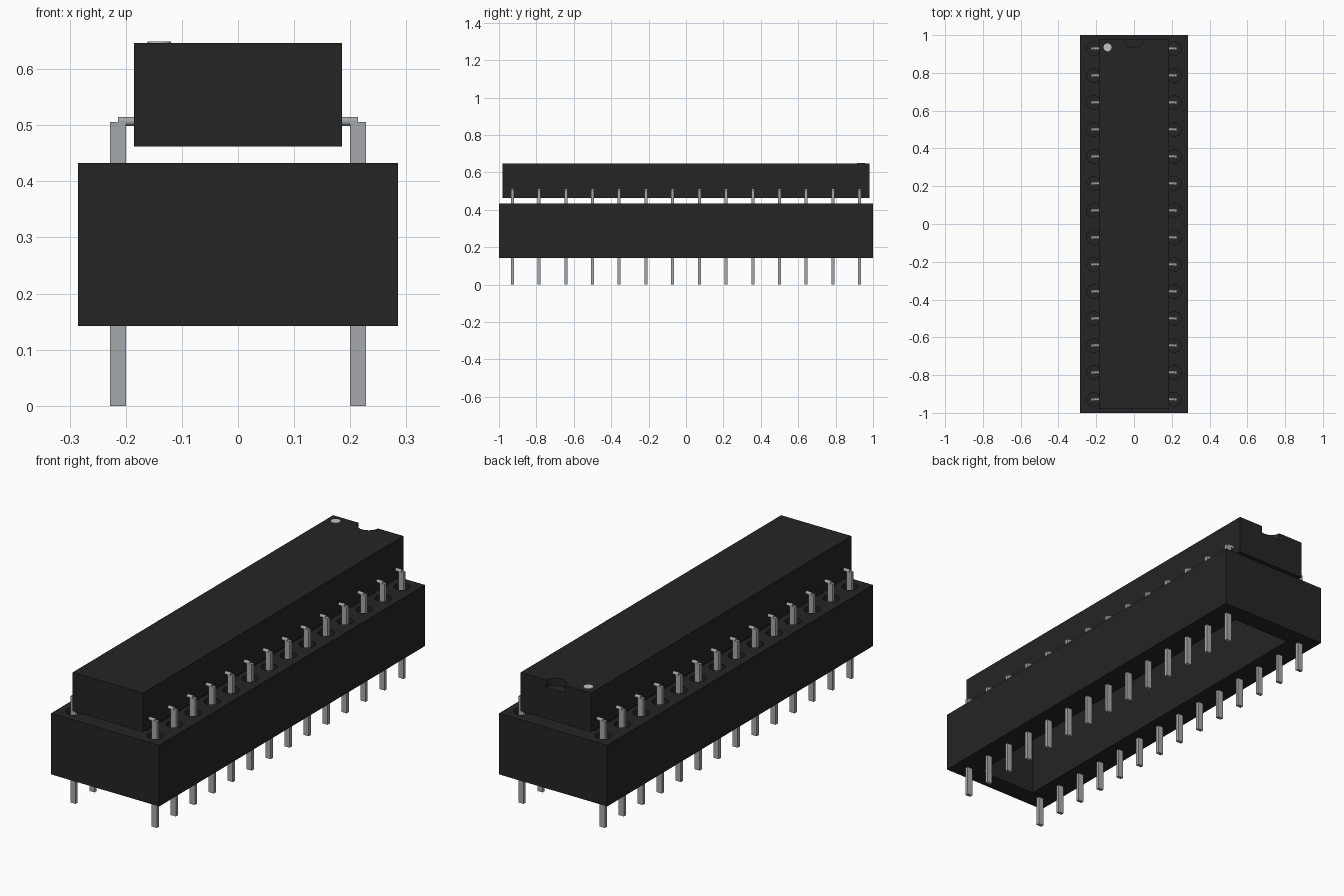
import bpy
import bmesh
from mathutils import Matrix, Vector

cube = bpy.data.objects.get("Cube")
if cube:
    bpy.data.objects.remove(cube, do_unlink=True)


def make_material(name, color):
    mat = bpy.data.materials.new(name)
    mat.use_nodes = True
    mat.diffuse_color = (*color, 1)
    mat.node_tree.nodes["Principled BSDF"].inputs["Base Color"].default_value = (*color, 1)
    return mat


black = make_material("black plastic", (0.018, 0.018, 0.018))
metal = make_material("grey metal", (0.38, 0.40, 0.41))
light = make_material("light grey paint", (0.55, 0.55, 0.55))


def add_box(bm, x, y, z):
    """Box from (min, max) pairs."""
    size = Vector((x[1] - x[0], y[1] - y[0], z[1] - z[0]))
    mid = Vector((sum(x), sum(y), sum(z))) / 2
    bmesh.ops.create_cube(bm, size=1, matrix=Matrix.Translation(mid) @ Matrix.Diagonal((*size, 1)))


def add_cylinder(bm, center, radius, depth, axis="Z", sides=24):
    turn = Matrix.Rotation(1.5707963, 4, "Y") if axis == "X" else Matrix()
    bmesh.ops.create_cone(bm, cap_ends=True, segments=sides, radius1=radius, radius2=radius,
                          depth=depth, matrix=Matrix.Translation(center) @ turn)


def finish(bm, name, mat, smooth=False):
    mesh = bpy.data.meshes.new(name)
    bm.to_mesh(mesh)
    bm.free()
    mesh.materials.append(mat)
    obj = bpy.data.objects.new(name, mesh)
    bpy.context.collection.objects.link(obj)
    if smooth:
        bpy.ops.object.select_all(action="DESELECT")
        obj.select_set(True)
        bpy.context.view_layer.objects.active = obj
        bpy.ops.object.shade_smooth_by_angle()
    return obj


def cut(obj, cutter):
    mod = obj.modifiers.new("cut", "BOOLEAN")
    mod.operation = "DIFFERENCE"
    mod.solver = "EXACT"
    mod.object = cutter
    cutter.hide_render = True
    cutter.hide_set(True)


PINS = 14
PITCH = 1 / 7
ROW_X = 0.214
SOCKET_TOP = 0.433
CHIP_TOP = 0.647
rows = [(i - (PINS - 1) / 2) * PITCH for i in range(PINS)]

# Socket: block with an open middle and a round hole for every pin
bm = bmesh.new()
add_box(bm, (-0.285, 0.285), (-1, 1), (0.142, SOCKET_TOP))
socket = finish(bm, "socket", black)

bm = bmesh.new()
add_box(bm, (-0.155, 0.155), (-0.91, 0.91), (0.1, 0.5))
for y in rows:
    for side in (-1, 1):
        add_cylinder(bm, (side * ROW_X, y, SOCKET_TOP), 0.036, 0.2)
cut(socket, finish(bm, "socket_cutter", black))

# Chip body with the end notch
bm = bmesh.new()
add_box(bm, (-0.185, 0.185), (-0.98, 0.98), (0.462, CHIP_TOP))
chip = finish(bm, "chip_body", black)

bm = bmesh.new()
add_cylinder(bm, (0, 0.985, CHIP_TOP), 0.052, 0.07, sides=32)
cut(chip, finish(bm, "notch_cutter", black))

# Painted dot marking the first pin
bm = bmesh.new()
add_cylinder(bm, (-0.14, 0.935, CHIP_TOP), 0.021, 0.004)
finish(bm, "marker_dot", light)

# Pins: flat leg with a round shoulder entering the chip
legs = bmesh.new()
shoulders = bmesh.new()
for y in rows:
    for side in (-1, 1):
        x = side * ROW_X
        add_box(legs, (x - 0.014, x + 0.014), (y - 0.008, y + 0.008), (0, 0.506))
        add_cylinder(shoulders, (side * 0.192, y, 0.507), 0.008, 0.044, axis="X", sides=16)
finish(legs, "pin_legs", metal)
finish(shoulders, "pin_shoulders", metal, smooth=True)
